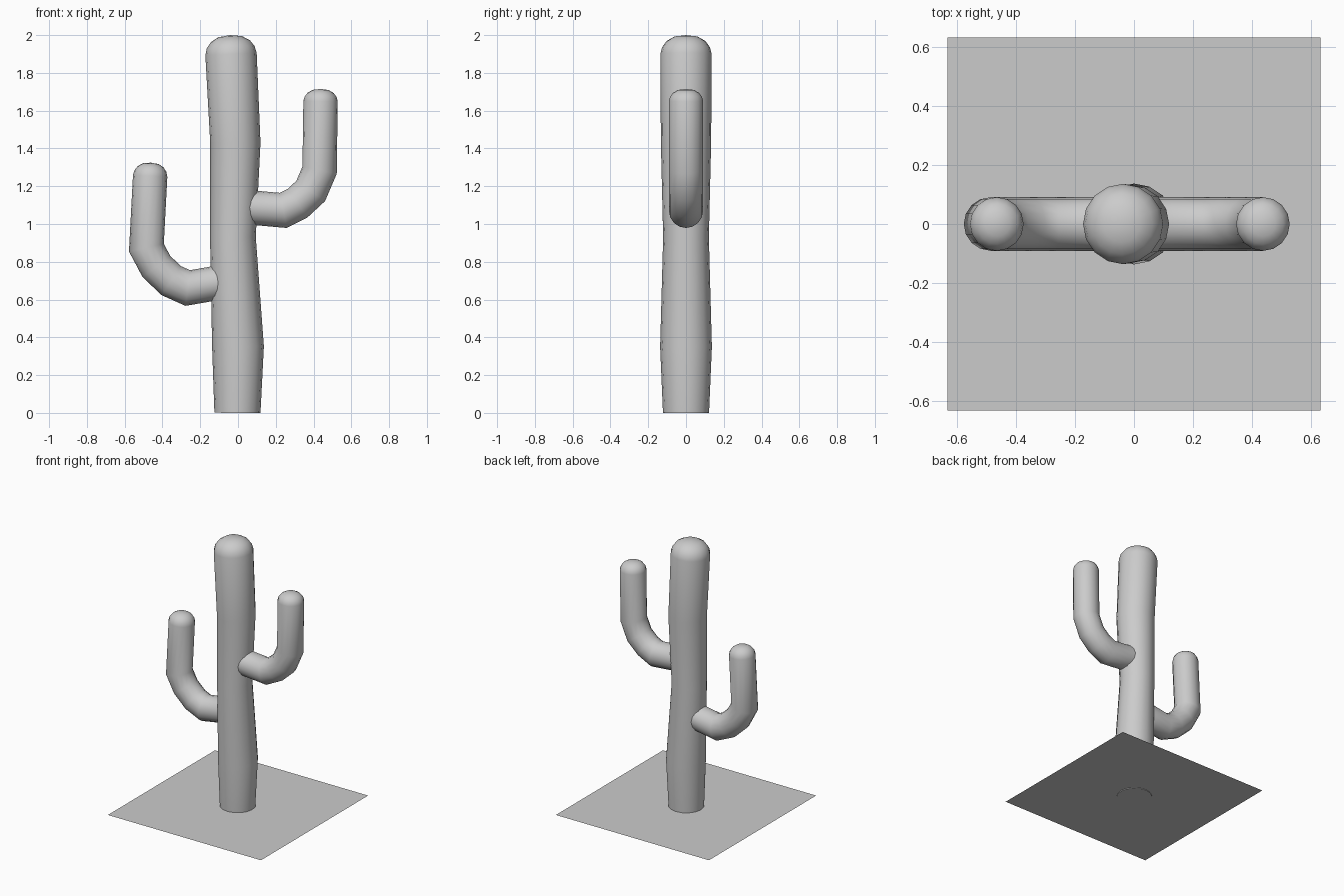
import bpy, bmesh, math
from mathutils import Vector

if "Cube" in bpy.data.objects:
    bpy.data.objects.remove(bpy.data.objects["Cube"])

SIDES = 16


def tube(name, path, cap_height):
    """Mitred tube along an XZ path of (x, z, radius), ending in a domed tip."""
    pts = [Vector((x, 0, z)) for x, z, r in path]
    radii = [r for x, z, r in path]
    dirs = [(b - a).normalized() for a, b in zip(pts, pts[1:])]
    y_axis = Vector((0, 1, 0))
    rings = []
    for i, p in enumerate(pts):
        d_in, d_out = dirs[max(i - 1, 0)], dirs[min(i, len(dirs) - 1)]
        t = (d_in + d_out).normalized()
        rings.append((p, t, radii[i], 1 / t.dot(d_out)))
    # domed tip rings
    end, d, r = pts[-1], dirs[-1], radii[-1]
    for h, k in ((0.36, 0.93), (0.68, 0.76), (0.92, 0.46)):
        rings.append((end + d * cap_height * h, d, r * k, 1))

    bm = bmesh.new()
    loops = []
    for p, t, r, stretch in rings:
        n = y_axis.cross(t)
        loops.append([bm.verts.new(p + n * (math.cos(a) * r * stretch) + y_axis * (math.sin(a) * r))
                      for a in (2 * math.pi * k / SIDES for k in range(SIDES))])
    for lo, hi in zip(loops, loops[1:]):
        for k in range(SIDES):
            j = (k + 1) % SIDES
            bm.faces.new((lo[k], lo[j], hi[j], hi[k]))
    bm.faces.new(loops[0][::-1])
    tip = bm.verts.new(end + d * cap_height)
    for k in range(SIDES):
        bm.faces.new((loops[-1][k], loops[-1][(k + 1) % SIDES], tip))
    bmesh.ops.recalc_face_normals(bm, faces=bm.faces)
    me = bpy.data.meshes.new(name)
    bm.to_mesh(me)
    bm.free()
    ob = bpy.data.objects.new(name, me)
    bpy.context.collection.objects.link(ob)
    bpy.ops.object.select_all(action='DESELECT')
    ob.select_set(True)
    bpy.context.view_layer.objects.active = ob
    bpy.ops.object.shade_smooth_by_angle(angle=math.radians(60))
    return ob


# trunk, slightly wavy
tube("trunk", [(-0.003, 0, 0.122), (0, 0.35, 0.137), (-0.027, 0.93, 0.121),
               (-0.014, 1.43, 0.133), (-0.037, 1.9, 0.136)], 0.1)

# arms, from inside the trunk out and up
left = [(-0.02, 0.705), (-0.14, 0.683), (-0.266, 0.661), (-0.353, 0.70),
        (-0.432, 0.775), (-0.485, 0.875), (-0.465, 1.255)]
right = [(-0.02, 1.097), (0.093, 1.085), (0.24, 1.072), (0.315, 1.11),
         (0.385, 1.175), (0.432, 1.285), (0.437, 1.65)]
tube("left_arm", [(x, z, 0.091) for x, z in left], 0.07)
tube("right_arm", [(x, z, 0.091) for x, z in right], 0.065)

# flat ground patch
bpy.ops.mesh.primitive_plane_add(size=1.266, location=(0, 0, 0.004))
bpy.context.object.name = "ground_patch"
